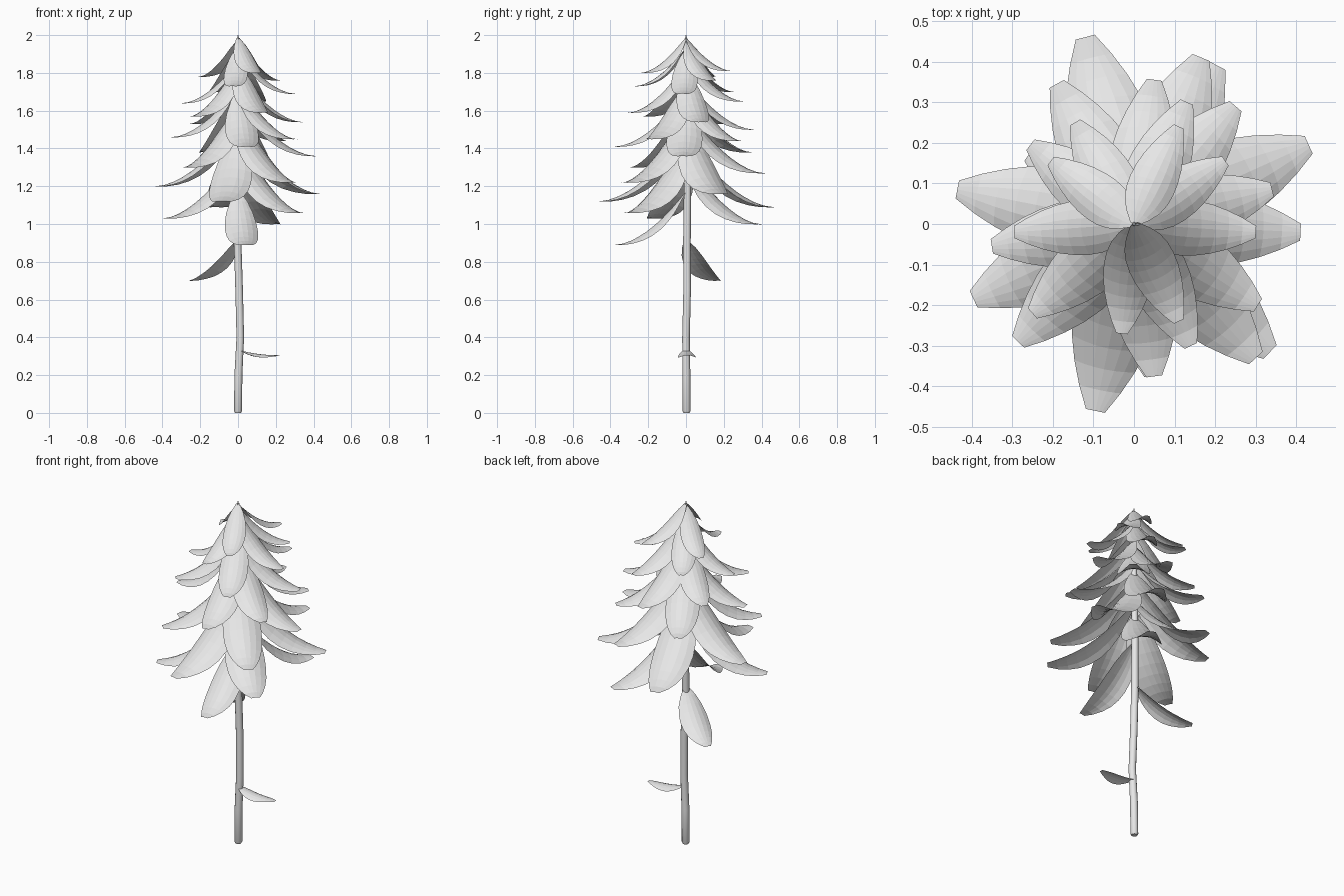
import bpy, bmesh, math
from mathutils import Vector

cube = bpy.data.objects.get("Cube")
if cube:
    bpy.data.objects.remove(cube, do_unlink=True)

grey = bpy.data.materials.new("pale grey")
grey.use_nodes = True
color = (0.8, 0.8, 0.8, 1)
grey.diffuse_color = color
grey.node_tree.nodes["Principled BSDF"].inputs["Base Color"].default_value = color


def finish(bm, name):
    mesh = bpy.data.meshes.new(name)
    bm.to_mesh(mesh)
    bm.free()
    mesh.materials.append(grey)
    obj = bpy.data.objects.new(name, mesh)
    bpy.context.collection.objects.link(obj)
    return obj


def grid_faces(bm, rows, smooth=False):
    for a, b in zip(rows, rows[1:]):
        for i in range(len(a) - 1):
            bm.faces.new((a[i], a[i + 1], b[i + 1], b[i])).smooth = smooth


# Half widths of a leaf from its base to its blunt tip
OUTLINE = (0.16, 0.55, 0.81, 0.95, 1.0, 0.97, 0.87, 0.7, 0.48, 0.22)
COLUMNS = 6


def leaf(name, tip, drop=None, curve=1.72, fullness=0.185):
    """Arched leaf that droops from the stem and flares outwards at its tip."""
    x, y, z = tip
    reach = math.hypot(x, y)
    base_z = min(z + (0.75 * reach if drop is None else drop), 1.985)
    drop = base_z - z
    out = Vector((x, y, 0)) / reach
    side = Vector((-out.y, out.x, 0))
    half = fullness * math.hypot(reach, drop)
    bm = bmesh.new()
    rows = []
    for k, width in enumerate(OUTLINE):
        t = k / (len(OUTLINE) - 1)
        center = out * reach * t
        center.z = base_z - drop * (1 - (1 - t) ** curve)
        slope = drop * curve * (1 - t) ** (curve - 1)
        normal = (out * slope + Vector((0, 0, reach))).normalized()
        row = []
        for c in range(COLUMNS + 1):
            s = 2 * c / COLUMNS - 1
            sag = 0.36 * half * width * width * s * s
            row.append(bm.verts.new(center + side * half * width * s - normal * sag))
        rows.append(row)
    grid_faces(bm, rows)
    return finish(bm, name)


# Leaf tips from the crown downwards
CROWN = [
    (0.11, -0.24, 1.80), (0.11, 0.24, 1.81), (-0.205, 0.155, 1.78),
    (0.225, 0.155, 1.76), (-0.03, -0.27, 1.73), (-0.145, 0.25, 1.70),
    (0.30, -0.02, 1.69), (-0.295, -0.02, 1.64), (0.13, 0.30, 1.65),
    (0.14, -0.30, 1.59), (-0.25, -0.22, 1.57), (-0.255, 0.195, 1.53),
]
MIDDLE = [
    (0.34, 0.085, 1.54), (0.05, 0.355, 1.50), (0.305, -0.20, 1.45),
    (-0.35, -0.055, 1.46), (0.25, 0.29, 1.44), (0.05, -0.375, 1.41),
    (-0.19, 0.345, 1.38), (0.30, -0.33, 1.22), (0.41, -0.02, 1.36),
    (-0.285, -0.29, 1.30), (0.165, 0.41, 1.27),
]
LOWER = [
    (-0.435, 0.085, 1.20), (0.43, 0.195, 1.16), (-0.095, -0.46, 1.12),
    (-0.12, 0.46, 1.09), (0.335, -0.315, 1.06), (-0.395, -0.185, 1.03),
    (0.205, 0.39, 1.0), (0.045, -0.375, 0.89),
]
for label, tips in (("crown", CROWN), ("middle", MIDDLE), ("lower", LOWER)):
    for i, tip in enumerate(tips):
        leaf(f"{label}_leaf_{i + 1}", tip)

# Two separate leaves on the bare stem
leaf("hanging_leaf", (-0.26, 0.17, 0.70), 0.215, 1.5, 0.21)
leaf("small_stem_leaf", (0.235, 0.01, 0.305), 0.03, 2.4, 0.2)

# Slightly crooked stem: x, y, z, radius
PATH = [
    (0, 0.003, 0, 0.016), (0, 0.003, 0.01, 0.021), (0.002, 0.002, 0.2, 0.021),
    (0.012, 0, 0.4, 0.02), (0.006, 0.006, 0.65, 0.02), (-0.002, 0.005, 0.9, 0.02),
    (0, 0.008, 1.2, 0.019), (0, 0, 1.6, 0.016), (0, 0, 1.9, 0.011), (0, 0, 2, 0.003),
]
SIDES = 12
bm = bmesh.new()
rings = []
for x, y, z, r in PATH:
    ring = [bm.verts.new((x + r * math.cos(a), y + r * math.sin(a), z))
            for a in (2 * math.pi * i / SIDES for i in range(SIDES))]
    rings.append(ring + ring[:1])
grid_faces(bm, rings, smooth=True)
bm.faces.new(rings[0][-2::-1])
bm.faces.new(rings[-1][:-1])
finish(bm, "stem")
